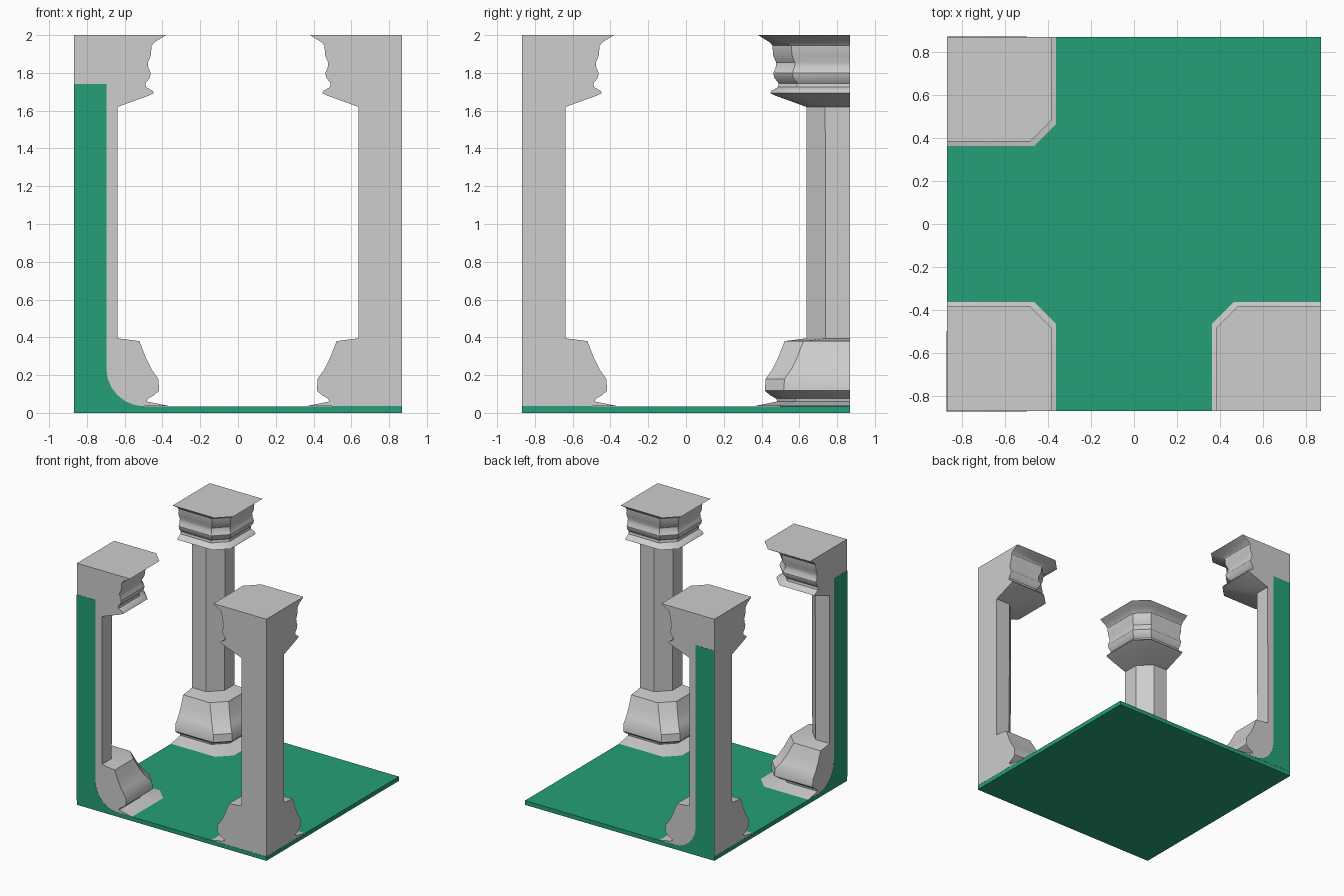
import bpy, bmesh, math

cube = bpy.data.objects.get("Cube")
if cube:
    bpy.data.objects.remove(cube, do_unlink=True)

HALF = 0.867      # half width of the tile
FLOOR = 0.035     # slab thickness
CHAMFER = 0.10    # cut across the inner corner of each column


def make_material(name, rgb):
    mat = bpy.data.materials.new(name)
    mat.use_nodes = True
    color = (*rgb, 1.0)
    mat.diffuse_color = color
    shader = next(n for n in mat.node_tree.nodes if n.type == 'BSDF_PRINCIPLED')
    shader.inputs["Base Color"].default_value = color
    return mat


stone = make_material("stone_grey", (0.61, 0.61, 0.61))
green = make_material("floor_green", (0.018, 0.35, 0.19))


def finish(name, bm, mat):
    bmesh.ops.recalc_face_normals(bm, faces=bm.faces)
    mesh = bpy.data.meshes.new(name)
    bm.to_mesh(mesh)
    bm.free()
    mesh.materials.append(mat)
    obj = bpy.data.objects.new(name, mesh)
    bpy.context.collection.objects.link(obj)
    return obj


def corner_loft(name, profile, sx, sy, mat, out_x=0.0, out_y=0.0):
    """Stack chamfered square sections (reach, height) in one tile corner."""
    bm = bmesh.new()
    rings = []
    for a, z in profile:
        c = a - CHAMFER
        section = [(-out_x, -out_y), (a, -out_y), (a, c), (c, a), (-out_x, a)]
        rings.append([bm.verts.new((sx * (HALF - x), sy * (HALF - y), z))
                      for x, y in section])
    for low, high in zip(rings, rings[1:]):
        for i in range(5):
            j = (i + 1) % 5
            bm.faces.new((low[i], low[j], high[j], high[i]))
    bm.faces.new(rings[0])
    bm.faces.new(rings[-1])
    return finish(name, bm, mat)


# Floor slab
bm = bmesh.new()
bmesh.ops.create_cube(bm, size=1)
bmesh.ops.scale(bm, vec=(2 * HALF, 2 * HALF, FLOOR), verts=bm.verts)
bmesh.ops.translate(bm, vec=(0, 0, FLOOR / 2), verts=bm.verts)
finish("floor_slab", bm, green)

# Column moulding: reach from the tile corner, height
base = [(0.505, 0.036), (0.385, 0.06), (0.388, 0.075), (0.42, 0.092),
        (0.45, 0.118), (0.445, 0.18), (0.41, 0.23), (0.38, 0.29),
        (0.345, 0.38)]
shaft = [(0.228, 0.395), (0.23, 1.62)]
capital = [(0.395, 1.68), (0.422, 1.693), (0.415, 1.705), (0.38, 1.725),
           (0.377, 1.745), (0.40, 1.775), (0.405, 1.80), (0.392, 1.83),
           (0.39, 1.855), (0.405, 1.89), (0.41, 1.945), (0.425, 1.963),
           (0.45, 1.978), (0.485, 2.0)]

# Core post: a coved foot rising into a straight post
COVE = 0.20
core = []
for k in range(7):
    t = math.radians(90 - 15 * k)
    core.append((0.17 + COVE * (1 - math.cos(t)),
                 FLOOR + COVE * (1 - math.sin(t))))
core.append((0.17, 1.74))

# Three corners carry columns; the core shows through on some outer sides
SHOW, HIDE = 0.0015, -0.0015
corners = [("front_right", -1, -1, SHOW, SHOW),
           ("front_left", 1, -1, HIDE, HIDE),
           ("back_right", -1, 1, HIDE, SHOW)]
for label, sx, sy, out_x, out_y in corners:
    column = corner_loft(label + "_column", base + shaft + capital, sx, sy, stone)
    corner_loft(label + "_core_post", core, sx, sy, green, out_x, out_y)
    bpy.ops.object.select_all(action='DESELECT')
    column.select_set(True)
    bpy.context.view_layer.objects.active = column
    bpy.ops.object.shade_smooth_by_angle(angle=math.radians(32))
